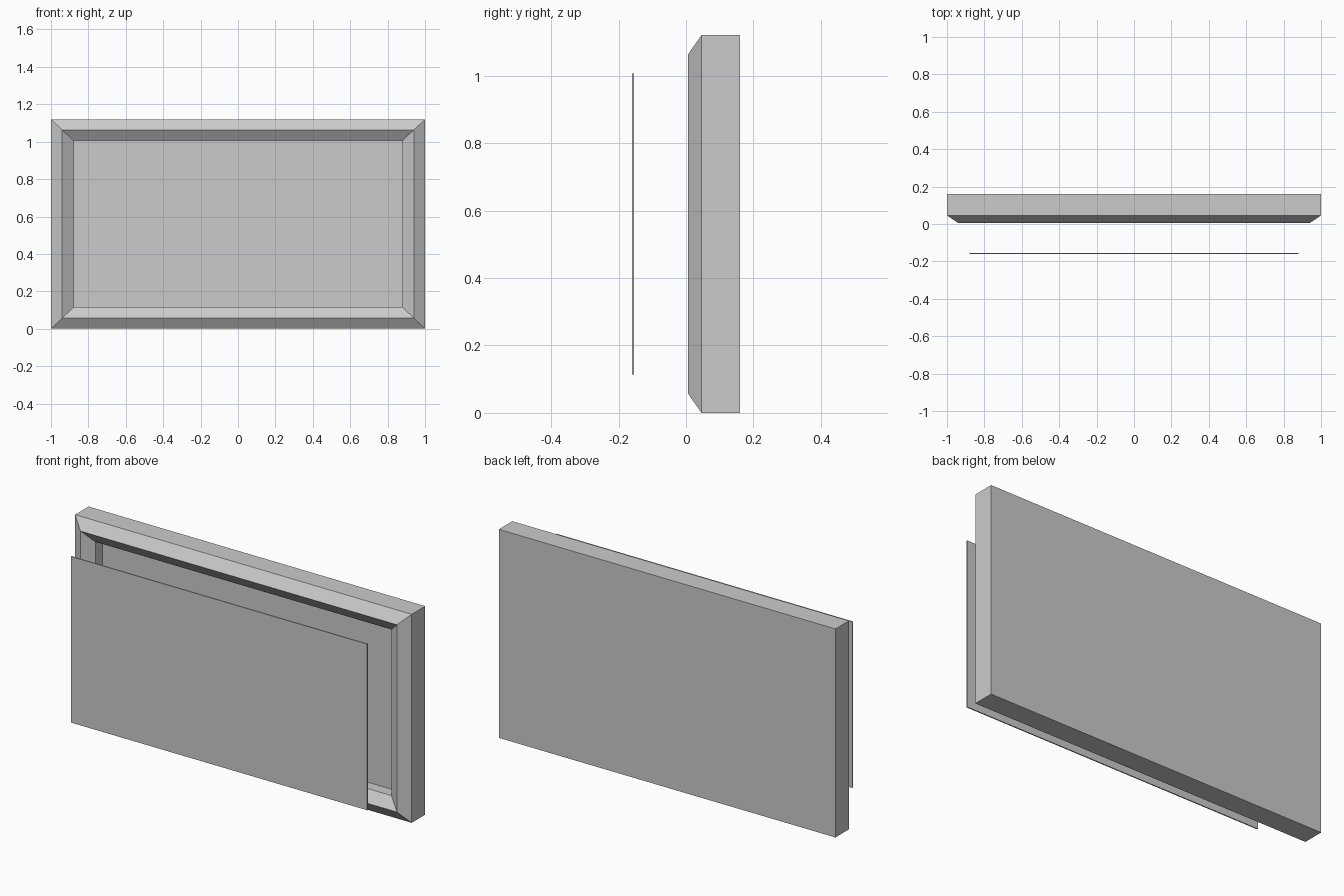
import bpy, bmesh

if "Cube" in bpy.data.objects:
    bpy.data.objects.remove(bpy.data.objects["Cube"])

W, H = 1.0, 1.12  # half width and full height


def lofted_panel(name, rings):
    """Bridge a series of (inset, y) rectangles and cap both ends."""
    bm = bmesh.new()
    loops = []
    for inset, y in rings:
        x, lo, hi = W - inset, inset * 0.95, H - inset * 0.95
        loops.append([bm.verts.new((px, y, pz)) for px, pz in
                      ((-x, lo), (x, lo), (x, hi), (-x, hi))])
    for a, b in zip(loops, loops[1:]):
        for i in range(4):
            j = (i + 1) % 4
            bm.faces.new((a[i], a[j], b[j], b[i]))
    bm.faces.new(loops[0])
    bm.faces.new(loops[-1])
    bmesh.ops.recalc_face_normals(bm, faces=bm.faces)
    mesh = bpy.data.meshes.new(name)
    bm.to_mesh(mesh)
    bm.free()
    obj = bpy.data.objects.new(name, mesh)
    bpy.context.collection.objects.link(obj)
    return obj


# Frame: flat back, outer sides, front bevel, inner bevel, recess with floor
lofted_panel("frame", [(0, 0.16), (0, 0.046), (0.06, 0.006),
                       (0.12, 0.046), (0.12, 0.106)])

# Thin panel floating in front of the frame
lofted_panel("front_panel", [(0.12, -0.154), (0.12, -0.16)])
